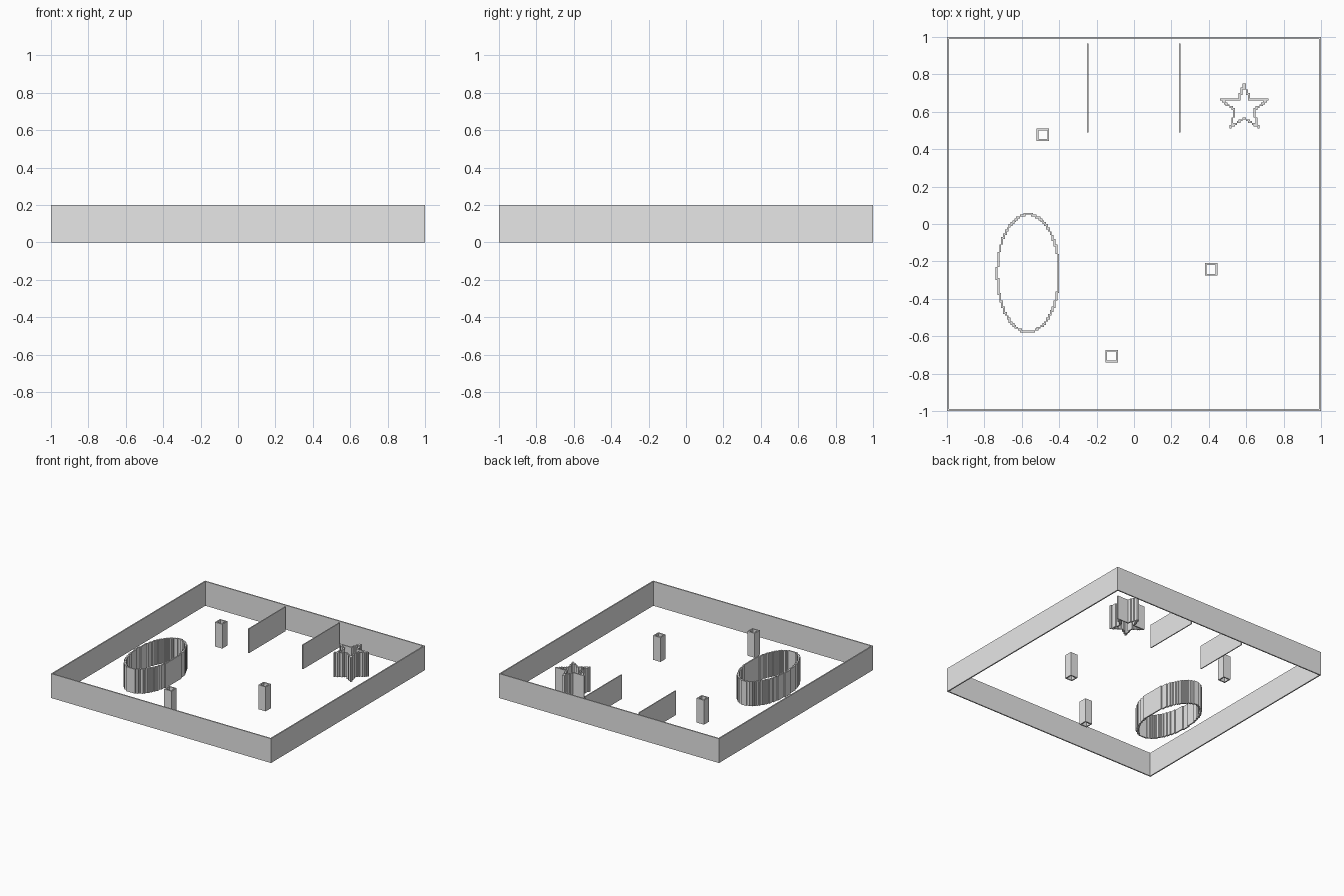
import bpy, bmesh, math
from mathutils import Vector

old = bpy.data.objects.get("Cube")
if old:
    bpy.data.objects.remove(old, do_unlink=True)

HEIGHT = 0.2
CELL = 0.01

grey = bpy.data.materials.new("wall grey")
grey.use_nodes = True
colour = (0.8, 0.8, 0.8, 1)
grey.diffuse_color = colour
grey.node_tree.nodes["Principled BSDF"].inputs["Base Color"].default_value = colour


def finish(bm, name):
    bmesh.ops.recalc_face_normals(bm, faces=bm.faces)
    mesh = bpy.data.meshes.new(name)
    bm.to_mesh(mesh)
    bm.free()
    mesh.materials.append(grey)
    obj = bpy.data.objects.new(name, mesh)
    bpy.context.collection.objects.link(obj)


def extrude_up(bm, faces):
    grown = bmesh.ops.extrude_face_region(bm, geom=faces, use_keep_orig=True)["geom"]
    verts = [g for g in grown if isinstance(g, bmesh.types.BMVert)]
    bmesh.ops.translate(bm, verts=verts, vec=(0, 0, HEIGHT))


def rectangle(cx, cy, w, d):
    return [(cx + sx * w / 2, cy + sy * d / 2, 0)
            for sx, sy in ((-1, -1), (1, -1), (1, 1), (-1, 1))]


def tube(name, cx, cy, w, d, wall):
    """Rectangular wall ring, open in the middle."""
    bm = bmesh.new()
    outer = [bm.verts.new(p) for p in rectangle(cx, cy, w, d)]
    inner = [bm.verts.new(p) for p in rectangle(cx, cy, w - 2 * wall, d - 2 * wall)]
    faces = [bm.faces.new((outer[i], outer[(i + 1) % 4], inner[(i + 1) % 4], inner[i]))
             for i in range(4)]
    extrude_up(bm, faces)
    finish(bm, name)


def slab(name, cx, cy, w, d):
    bm = bmesh.new()
    face = bm.faces.new([bm.verts.new(p) for p in rectangle(cx, cy, w, d)])
    extrude_up(bm, [face])
    finish(bm, name)


def stepped_wall(name, path):
    """Closed wall following the path in square steps."""
    cells = set()
    for i, a in enumerate(path):
        b = path[(i + 1) % len(path)]
        steps = max(1, math.ceil((b - a).length / CELL * 3))
        for k in range(steps):
            p = a.lerp(b, k / steps)
            cells.add((math.floor(p.x / CELL), math.floor(p.y / CELL)))
    bm = bmesh.new()

    def quad(points):
        bm.faces.new([bm.verts.new(p) for p in points])

    for i, j in cells:
        corners = [(i, j), (i + 1, j), (i + 1, j + 1), (i, j + 1)]
        corners = [(x * CELL, y * CELL) for x, y in corners]
        for z in (0, HEIGHT):
            quad([(x, y, z) for x, y in corners])
        for k, (dx, dy) in enumerate(((0, -1), (1, 0), (0, 1), (-1, 0))):
            if (i + dx, j + dy) not in cells:
                a, b = corners[k], corners[(k + 1) % 4]
                quad([(*a, 0), (*b, 0), (*b, HEIGHT), (*a, HEIGHT)])
    bmesh.ops.remove_doubles(bm, verts=bm.verts, dist=CELL / 10)
    bmesh.ops.recalc_face_normals(bm, faces=bm.faces)
    bmesh.ops.dissolve_limit(bm, angle_limit=0.01, verts=bm.verts, edges=bm.edges)
    finish(bm, name)


# Outer boundary wall
tube("outer_wall", 0, 0, 2, 2, 0.01)

# Two partitions near the back wall
for side, x in (("right", -0.248), ("left", 0.244)):
    slab(side + "_partition", x, 0.728, 0.008, 0.475)

# Small square posts, hollow
for name, x, y in (("back_post", -0.487, 0.477), ("left_post", 0.412, -0.243),
                   ("front_post", -0.12, -0.706)):
    tube(name, x, y, 0.067, 0.067, 0.01)

# Oval enclosure
stepped_wall("oval_wall", [
    Vector((-0.566 + 0.165 * math.cos(t), -0.263 + 0.315 * math.sin(t)))
    for t in (math.tau * k / 96 for k in range(96))])

# Five-pointed star enclosure, mirrored about its own centre line
STAR_X = 0.59
half = [(0, 0.748), (0.03, 0.665), (0.122, 0.663), (0.051, 0.607), (0.073, 0.52), (0, 0.566)]
outline = half + [(-x, y) for x, y in half[-2:0:-1]]
stepped_wall("star_wall", [Vector((STAR_X + x, y)) for x, y in outline])
